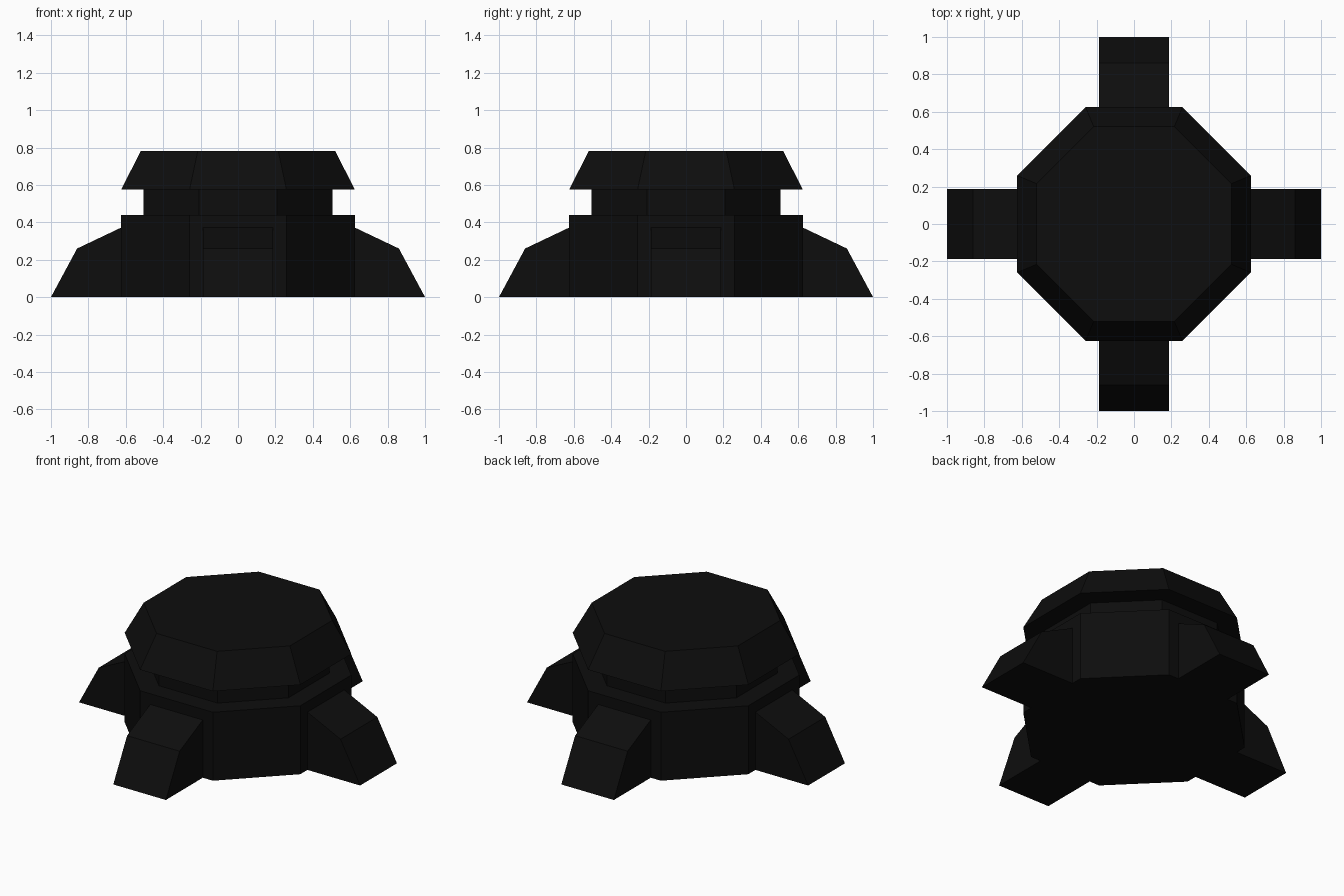
import bpy, bmesh, math
from mathutils import Matrix

if "Cube" in bpy.data.objects:
    bpy.data.objects.remove(bpy.data.objects["Cube"])

black = bpy.data.materials.new("near black")
black.diffuse_color = (0.004, 0.004, 0.004, 1)
black.use_nodes = True
black.node_tree.nodes["Principled BSDF"].inputs["Base Color"].default_value = black.diffuse_color


def add_object(name, bm):
    bmesh.ops.recalc_face_normals(bm, faces=bm.faces)
    mesh = bpy.data.meshes.new(name)
    bm.to_mesh(mesh)
    bm.free()
    mesh.materials.append(black)
    obj = bpy.data.objects.new(name, mesh)
    bpy.context.collection.objects.link(obj)
    return obj


# Octagonal body: (apothem, height) rings, bottom to top
def octagon_stack(name, rings):
    bm = bmesh.new()
    loops = []
    for apothem, z in rings:
        r = apothem / math.cos(math.pi / 8)
        loops.append([bm.verts.new((r * math.cos(a), r * math.sin(a), z))
                      for a in (math.pi / 8 + i * math.pi / 4 for i in range(8))])
    for low, high in zip(loops, loops[1:]):
        for i in range(8):
            j = (i + 1) % 8
            bm.faces.new((low[i], low[j], high[j], high[i]))
    bm.faces.new(loops[0])
    bm.faces.new(loops[-1])
    return add_object(name, bm)


octagon_stack("body", [(0.625, 0), (0.625, 0.44), (0.505, 0.44),
                       (0.505, 0.575), (0.625, 0.575), (0.52, 0.78)])


# Sloping foot: side profile extruded across its width
def foot(name, angle):
    bm = bmesh.new()
    profile = [(0.622, 0), (1.0, 0), (0.86, 0.26), (0.622, 0.373)]
    face = bm.faces.new([bm.verts.new((x, -0.187, z)) for x, z in profile])
    new = bmesh.ops.extrude_face_region(bm, geom=[face])["geom"]
    bmesh.ops.translate(bm, vec=(0, 0.374, 0),
                        verts=[g for g in new if isinstance(g, bmesh.types.BMVert)])
    bm.transform(Matrix.Rotation(angle, 4, 'Z'))
    return add_object(name, bm)


for i, side in enumerate(("right", "back", "left", "front")):
    foot(side + "_foot", i * math.pi / 2)
